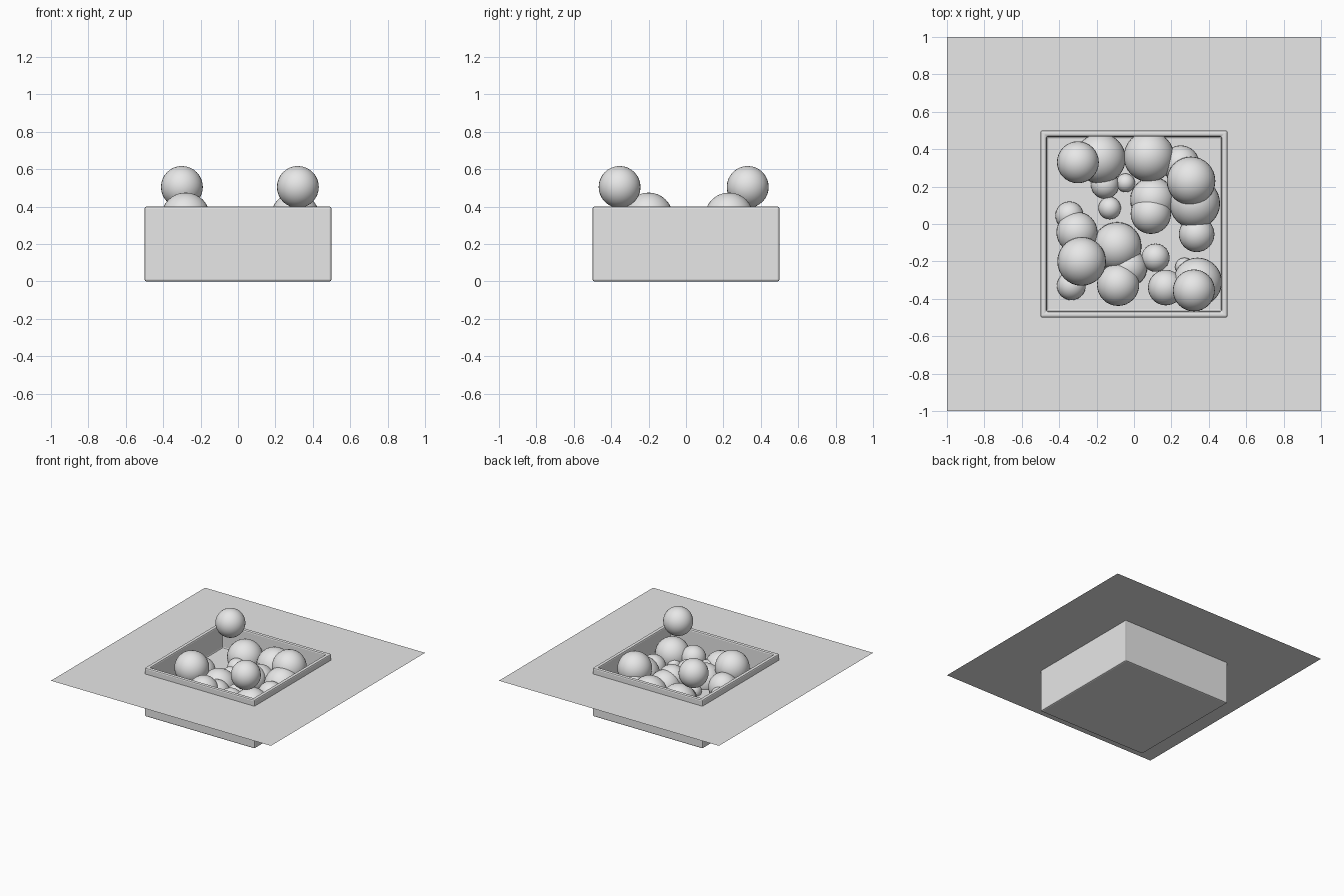
import bpy, bmesh

if "Cube" in bpy.data.objects:
    bpy.data.objects.remove(bpy.data.objects["Cube"])

grey = bpy.data.materials.new("light grey")
grey.diffuse_color = (0.8, 0.8, 0.8, 1)
grey.use_nodes = True
grey.node_tree.nodes["Principled BSDF"].inputs["Base Color"].default_value = grey.diffuse_color

GROUND_Z = 0.35   # height of the surrounding sheet
FLOOR_Z = 0.20    # height of the floor inside the tub


def add_object(name, bm):
    mesh = bpy.data.meshes.new(name)
    bm.to_mesh(mesh)
    bm.free()
    mesh.materials.append(grey)
    obj = bpy.data.objects.new(name, mesh)
    bpy.context.collection.objects.link(obj)
    return obj


# Tub: a block with its top face inset and pushed down
bm = bmesh.new()
bmesh.ops.create_cube(bm, size=1)
for v in bm.verts:
    v.co.z = 0.4 if v.co.z > 0 else 0
top = max(bm.faces, key=lambda f: f.calc_center_median().z)
bmesh.ops.inset_region(bm, faces=[top], thickness=0.045)
inner = bmesh.ops.extrude_discrete_faces(bm, faces=[top])["faces"][0]
for v in inner.verts:
    v.co.z = FLOOR_Z
bmesh.ops.recalc_face_normals(bm, faces=bm.faces)
tub = add_object("tub", bm)
bevel = tub.modifiers.new("soft edges", "BEVEL")
bevel.width = 0.01
bevel.segments = 2

# Ground sheet with a square opening for the tub
bm = bmesh.new()
signs = ((-1, -1), (1, -1), (1, 1), (-1, 1))
outer = [bm.verts.new((x, y, GROUND_Z)) for x, y in signs]
hole = [bm.verts.new((x * 0.49, y * 0.49, GROUND_Z)) for x, y in signs]
for i in range(4):
    j = (i + 1) % 4
    bm.faces.new((outer[i], outer[j], hole[j], hole[i]))
add_object("ground_sheet", bm)

# Balls: x, y, z, radius
balls = [
    # upper balls
    (-0.30, 0.33, 0.505, 0.112), (0.32, -0.355, 0.505, 0.112),
    (-0.28, -0.20, 0.345, 0.13), (0.305, 0.23, 0.345, 0.13),
    # large balls
    (-0.18, 0.35, 0.25, 0.135), (0.08, 0.36, 0.25, 0.135),
    (0.325, 0.11, 0.25, 0.135), (0.34, -0.31, 0.25, 0.13),
    (-0.09, -0.12, 0.22, 0.13), (0.10, 0.13, 0.22, 0.12),
    # medium balls
    (0.25, 0.32, 0.24, 0.10), (0.335, -0.055, 0.24, 0.095),
    (0.09, 0.055, 0.25, 0.108), (-0.305, -0.045, 0.25, 0.11),
    (-0.03, -0.235, 0.22, 0.10), (-0.085, -0.325, 0.26, 0.113),
    (0.17, -0.34, 0.25, 0.095),
    # small balls
    (-0.13, 0.085, 0.22, 0.06), (-0.045, 0.22, 0.22, 0.05),
    (-0.155, 0.21, 0.22, 0.075), (-0.345, 0.045, 0.22, 0.075),
    (-0.335, -0.33, 0.22, 0.077), (0.115, -0.18, 0.23, 0.075),
    (0.27, -0.23, 0.21, 0.05),
]
for i, (x, y, z, r) in enumerate(balls, 1):
    bm = bmesh.new()
    bmesh.ops.create_uvsphere(bm, u_segments=32, v_segments=16, radius=r)
    for f in bm.faces:
        f.smooth = True
    add_object(f"ball_{i:02d}", bm).location = (x, y, z)
